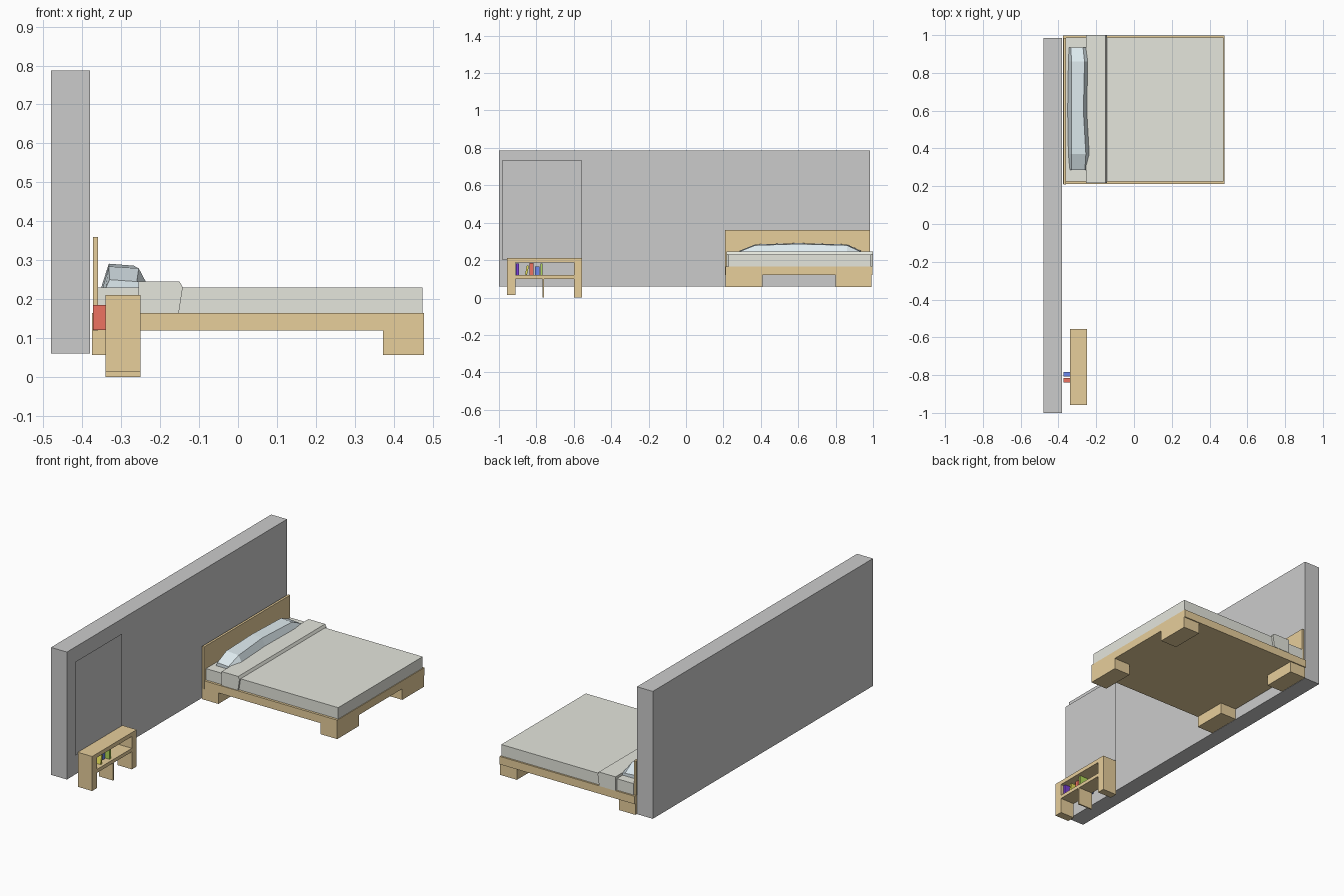
import bpy, bmesh
from math import radians

if "Cube" in bpy.data.objects:
    bpy.data.objects.remove(bpy.data.objects["Cube"])

def material(name, rgb):
    m = bpy.data.materials.new(name)
    m.diffuse_color = (*rgb, 1)
    m.use_nodes = True
    m.node_tree.nodes["Principled BSDF"].inputs["Base Color"].default_value = m.diffuse_color
    return m

wood = material("wood", (0.80, 0.62, 0.33))
linen = material("linen", (0.78, 0.79, 0.72))
pale_blue = material("pale_blue", (0.74, 0.84, 0.88))
dark_grey = material("dark_grey", (0.54, 0.54, 0.54))

def finish(name, bm, mat=None):
    bmesh.ops.recalc_face_normals(bm, faces=bm.faces)
    me = bpy.data.meshes.new(name)
    bm.to_mesh(me)
    bm.free()
    ob = bpy.data.objects.new(name, me)
    bpy.context.collection.objects.link(ob)
    if mat:
        me.materials.append(mat)
    return ob

def box(name, x, y, z, mat=None, tilt=0):
    """Box from (min, max) ranges, optionally tilted about x."""
    bm = bmesh.new()
    bmesh.ops.create_cube(bm, size=1)
    for v in bm.verts:
        v.co = [v.co[i] * (r[1] - r[0]) for i, r in enumerate((x, y, z))]
    ob = finish(name, bm, mat)
    ob.location = [(r[0] + r[1]) / 2 for r in (x, y, z)]
    ob.rotation_euler.x = radians(tilt)
    return ob

def loft(name, sections, mat):
    """Skin closed xz profiles placed along y: [(y, [(x, z), ...]), ...]."""
    bm = bmesh.new()
    rings = [[bm.verts.new((x, y, z)) for x, z in prof] for y, prof in sections]
    for a, b in zip(rings, rings[1:]):
        for i in range(len(a)):
            j = (i + 1) % len(a)
            bm.faces.new((a[i], a[j], b[j], b[i]))
    bm.faces.new(rings[0])
    bm.faces.new(rings[-1])
    return finish(name, bm, mat)

# Wall
box("wall", (-0.48, -0.38), (-1.0, 0.985), (0.06, 0.787))

# Mirror: a single thin sheet facing the room
bm = bmesh.new()
bm.faces.new([bm.verts.new((-0.34, y, z)) for y, z in
              ((-0.98, 0.20), (-0.558, 0.20), (-0.558, 0.735), (-0.98, 0.735))])
finish("mirror", bm, dark_grey)

# Bed frame, corner legs and headboard
box("bed_frame", (-0.375, 0.478), (0.212, 0.998), (0.12, 0.165), wood)
for xn, xr in (("head", (-0.375, -0.272)), ("foot", (0.373, 0.478))):
    for yn, yr in (("near", (0.212, 0.408)), ("far", (0.798, 0.992))):
        box(f"bed_leg_{xn}_{yn}", xr, yr, (0.057, 0.121), wood)
box("headboard", (-0.373, -0.36), (0.208, 0.985), (0.12, 0.36), wood)

# Mattress and folded-back sheet
box("mattress", (-0.36, 0.474), (0.226, 0.988), (0.165, 0.23), linen)
fold = [(-0.255, 0.165), (-0.255, 0.245), (-0.15, 0.245), (-0.142, 0.23), (-0.152, 0.165)]
loft("sheet_fold", [(0.216, fold), (1.0, fold)], linen)

# Faceted pillow
def pillow_ring(y, x0, x1, x2, x3, top):
    return y, [(x0, 0.228), (x1, top), (x2, top - 0.005), (x3, 0.245), (x3, 0.228)]

loft("pillow", [
    pillow_ring(0.285, -0.34, -0.33, -0.26, -0.25, 0.250),
    pillow_ring(0.37, -0.348, -0.332, -0.255, -0.237, 0.284),
    pillow_ring(0.60, -0.352, -0.332, -0.268, -0.250, 0.291),
    pillow_ring(0.86, -0.348, -0.330, -0.262, -0.245, 0.284),
    pillow_ring(0.935, -0.345, -0.335, -0.27, -0.255, 0.250)], pale_blue)

# Small bookshelf
depth = (-0.34, -0.25)
box("shelf_top", depth, (-0.958, -0.556), (0.187, 0.21), wood)
box("shelf_board", depth, (-0.915, -0.598), (0.10, 0.12), wood)
box("shelf_left_side", depth, (-0.958, -0.912), (0.013, 0.188), wood)
box("shelf_right_side", depth, (-0.60, -0.556), (0.0, 0.188), wood)
box("shelf_middle_leg", depth, (-0.768, -0.76), (0.0, 0.101), wood)

# Books: colour, y range, height, x range, tilt
inner, outer = (-0.335, -0.265), (-0.373, -0.29)
books = [("purple", (0.2, 0.05, 0.7), (-0.909, -0.894), 0.062, inner, 0),
         ("yellow", (0.8, 0.75, 0.1), (-0.856, -0.845), 0.050, inner, -12),
         ("red", (0.85, 0.17, 0.12), (-0.838, -0.815), 0.064, outer, 0),
         ("blue", (0.15, 0.25, 0.85), (-0.808, -0.783), 0.045, outer, 0),
         ("green", (0.45, 0.7, 0.1), (-0.778, -0.766), 0.062, inner, 0)]
for name, rgb, y, h, x, tilt in books:
    box(f"book_{name}", x, y, (0.121, 0.121 + h), material(f"cover_{name}", rgb), tilt)
